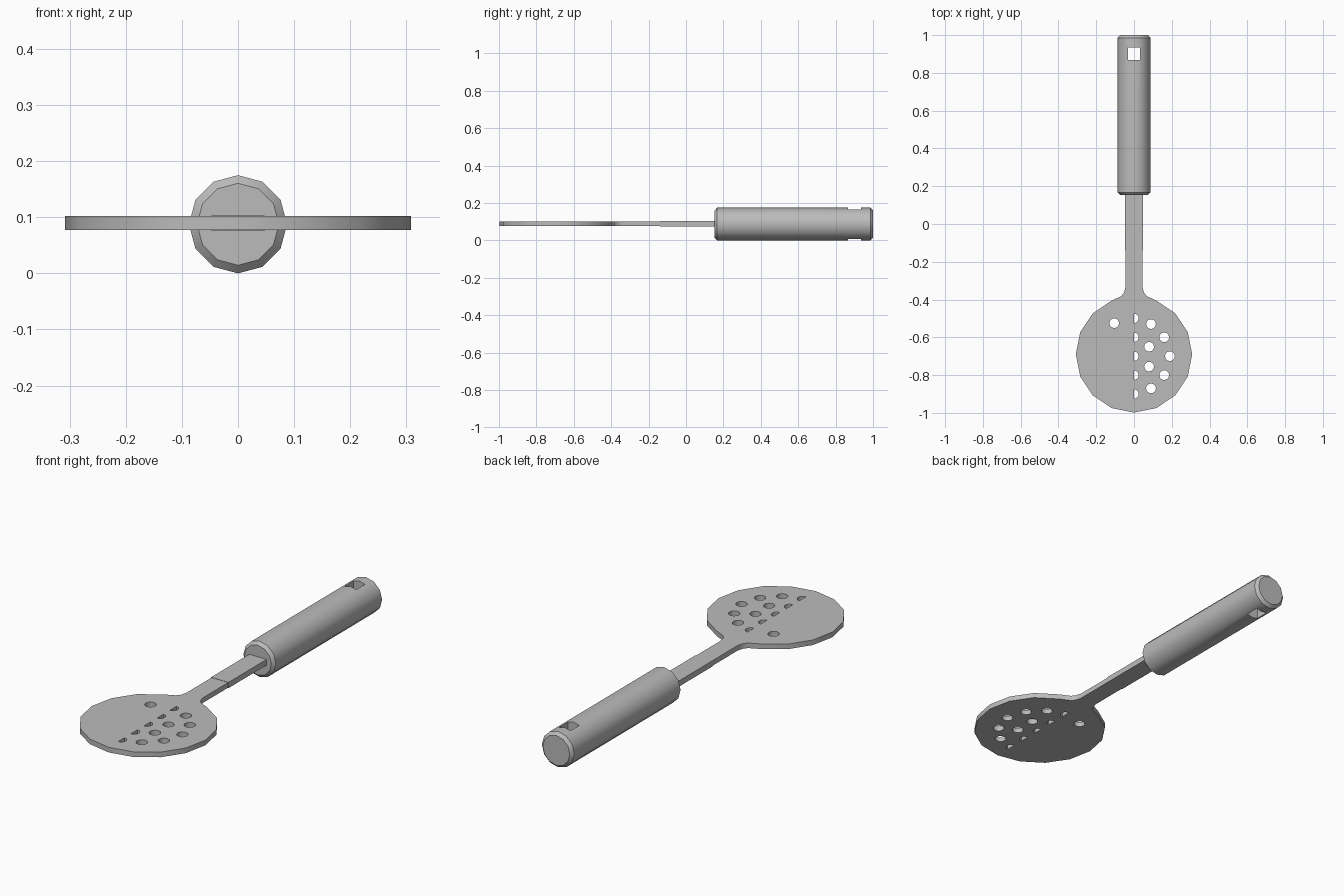
import bpy, bmesh
from math import sin, cos, pi, radians

default = bpy.data.objects.get("Cube")
if default:
    bpy.data.objects.remove(default, do_unlink=True)

steel = bpy.data.materials.new("grey_metal")
steel.use_nodes = True
GREY = (0.5, 0.5, 0.5, 1)
steel.diffuse_color = GREY
steel.node_tree.nodes["Principled BSDF"].inputs["Base Color"].default_value = GREY


def finish(name, bm):
    bmesh.ops.recalc_face_normals(bm, faces=bm.faces)
    mesh = bpy.data.meshes.new(name)
    bm.to_mesh(mesh)
    bm.free()
    mesh.materials.append(steel)
    obj = bpy.data.objects.new(name, mesh)
    bpy.context.collection.objects.link(obj)
    return obj


def add_prism(bm, outline, z0, z1):
    face = bm.faces.new([bm.verts.new((x, y, z0)) for x, y in outline])
    top = bmesh.ops.extrude_face_region(bm, geom=[face])["geom"]
    verts = [v for v in top if isinstance(v, bmesh.types.BMVert)]
    bmesh.ops.translate(bm, verts=verts, vec=(0, 0, z1 - z0))


def arc(cx, cy, r, start, end, steps):
    angles = [radians(start + (end - start) * i / steps) for i in range(steps + 1)]
    return [(cx + r * cos(a), cy + r * sin(a)) for a in angles]


def select_only(obj):
    bpy.ops.object.select_all(action="DESELECT")
    obj.select_set(True)
    bpy.context.view_layer.objects.active = obj


def cut(obj, cutter):
    cutter.hide_render = True
    mod = obj.modifiers.new("cut", "BOOLEAN")
    mod.operation = "DIFFERENCE"
    mod.solver = "EXACT"
    mod.object = cutter
    select_only(obj)
    bpy.ops.object.modifier_apply(modifier=mod.name)
    bpy.data.objects.remove(cutter, do_unlink=True)


# Round blade with filleted shoulders running into the neck
half = arc(0, -0.69, 0.308, -90, 67.5, 7)
half += [(0.068, -0.382), (0.053, -0.364), (0.045, -0.335), (0.045, -0.14)]
outline = half + [(-x, y) for x, y in reversed(half[1:])]
bm = bmesh.new()
add_prism(bm, outline, 0.077, 0.102)
blade = finish("blade", bm)

# Drain holes: full rounds, plus half rounds along the middle line
rounds = [(-0.105, -0.525), (0.09, -0.53), (0.16, -0.6), (0.08, -0.65),
          (0.19, -0.7), (0.08, -0.755), (0.16, -0.8), (0.09, -0.87)]
bm = bmesh.new()
for x, y in rounds:
    add_prism(bm, arc(x, y, 0.026, 0, 360, 12)[:-1], 0, 0.2)
for i in range(5):
    add_prism(bm, arc(0, -0.5 - 0.1 * i, 0.025, -90, 90, 6), 0, 0.2)
cut(blade, finish("hole_cutter", bm))

# Flat neck going into the handle
bm = bmesh.new()
w = 0.047
add_prism(bm, [(-w, -0.14), (w, -0.14), (w, 0.2), (-w, 0.2)], 0.0755, 0.1035)
neck = finish("neck", bm)

# Twelve-sided handle with chamfered ends
R, SIDES = 0.0875, 12
bm = bmesh.new()
rings = []
for y, r in [(0.153, 0.073), (0.167, R), (0.986, R), (1.0, 0.073)]:
    rings.append([bm.verts.new((r * cos(2 * pi * i / SIDES), y,
                                R + r * sin(2 * pi * i / SIDES)))
                  for i in range(SIDES)])
for a, b in zip(rings, rings[1:]):
    for i in range(SIDES):
        j = (i + 1) % SIDES
        bm.faces.new((a[i], a[j], b[j], b[i]))
bm.faces.new(rings[0])
bm.faces.new(rings[-1])
handle = finish("handle", bm)

# Hanging slot through the handle
bm = bmesh.new()
s = 0.031
add_prism(bm, [(-s, 0.867), (s, 0.867), (s, 0.935), (-s, 0.935)], -0.1, 0.3)
cut(handle, finish("slot_cutter", bm))

for obj in (blade, neck, handle):
    select_only(obj)
    bpy.ops.object.shade_smooth_by_angle(angle=radians(35))
